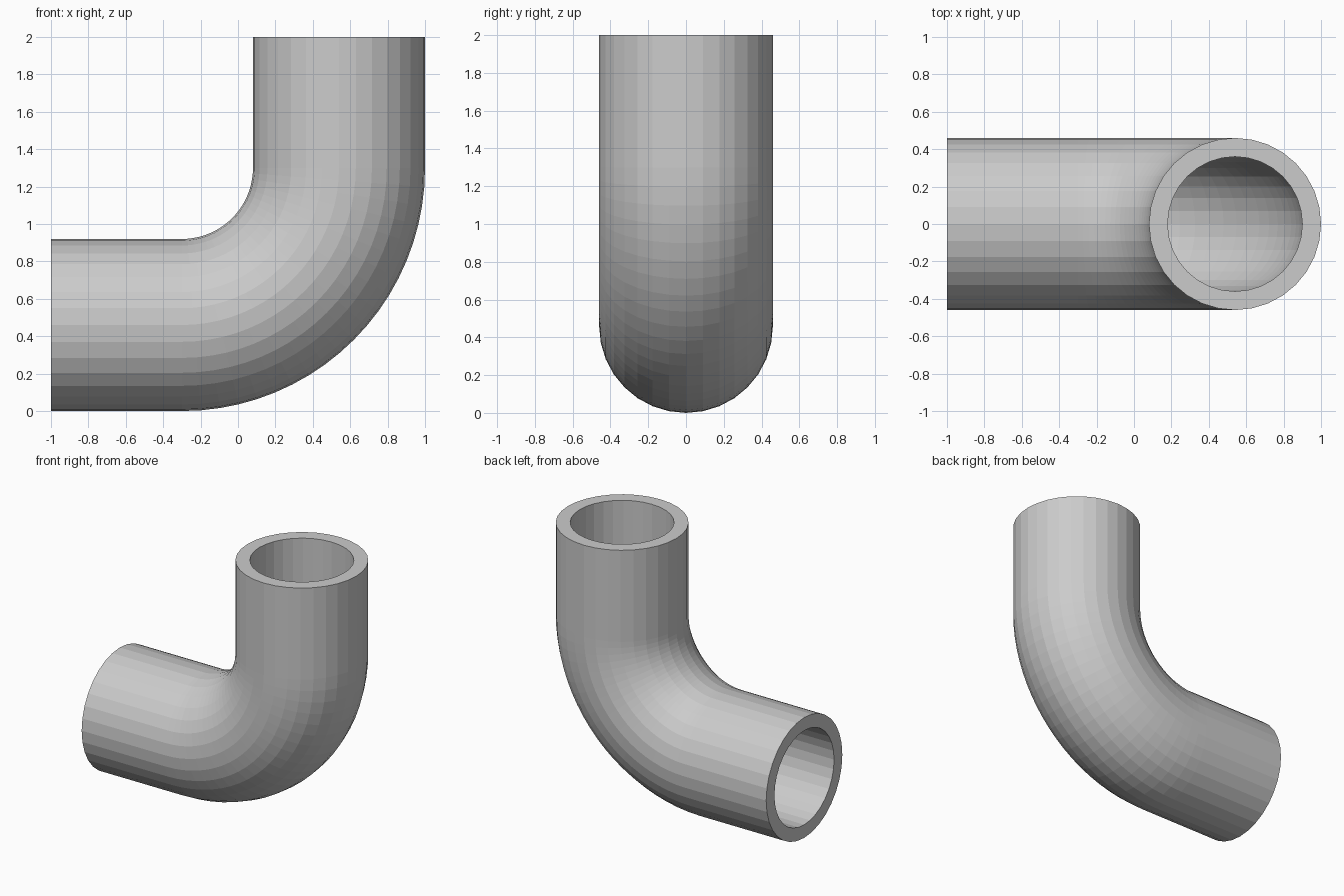
import bpy, bmesh, math
from mathutils import Vector

if "Cube" in bpy.data.objects:
    bpy.data.objects.remove(bpy.data.objects["Cube"])

SIDES, BEND_STEPS = 32, 20
R_OUT, R_IN = 0.46, 0.36
BEND_R = 0.84
CX, CZ = -0.30, 1.30      # centre of the bend

# Path stations: centre point and the direction pointing out of the bend
stations = [(Vector((-1, 0, CZ - BEND_R)), Vector((0, 0, -1)))]
for i in range(BEND_STEPS + 1):
    a = math.pi / 2 * i / BEND_STEPS
    out = Vector((math.sin(a), 0, -math.cos(a)))
    stations.append((Vector((CX, 0, CZ)) + out * BEND_R, out))
stations.append((Vector((CX + BEND_R, 0, 2)), Vector((1, 0, 0))))

bm = bmesh.new()


def ring(centre, out, radius):
    verts = []
    for k in range(SIDES):
        t = 2 * math.pi * k / SIDES
        side = Vector((0, 1, 0))
        verts.append(bm.verts.new(centre + radius * (math.cos(t) * out + math.sin(t) * side)))
    return verts


def bridge(a, b):
    for k in range(SIDES):
        n = (k + 1) % SIDES
        bm.faces.new((a[k], a[n], b[n], b[k]))


# Closed loop of rings: along the outside, then back through the bore
rings = [ring(c, o, R_OUT) for c, o in stations]
rings += [ring(c, o, R_IN) for c, o in reversed(stations)]
for i, r in enumerate(rings):
    bridge(r, rings[(i + 1) % len(rings)])
bmesh.ops.recalc_face_normals(bm, faces=bm.faces)

# Hollow elbow pipe, flat shaded
mesh = bpy.data.meshes.new("elbow_pipe")
bm.to_mesh(mesh)
bm.free()
grey = bpy.data.materials.new("light_grey")
grey.diffuse_color = (0.6, 0.6, 0.6, 1)
grey.use_nodes = True
grey.node_tree.nodes["Principled BSDF"].inputs["Base Color"].default_value = grey.diffuse_color
mesh.materials.append(grey)
pipe = bpy.data.objects.new("elbow_pipe", mesh)
bpy.context.collection.objects.link(pipe)
